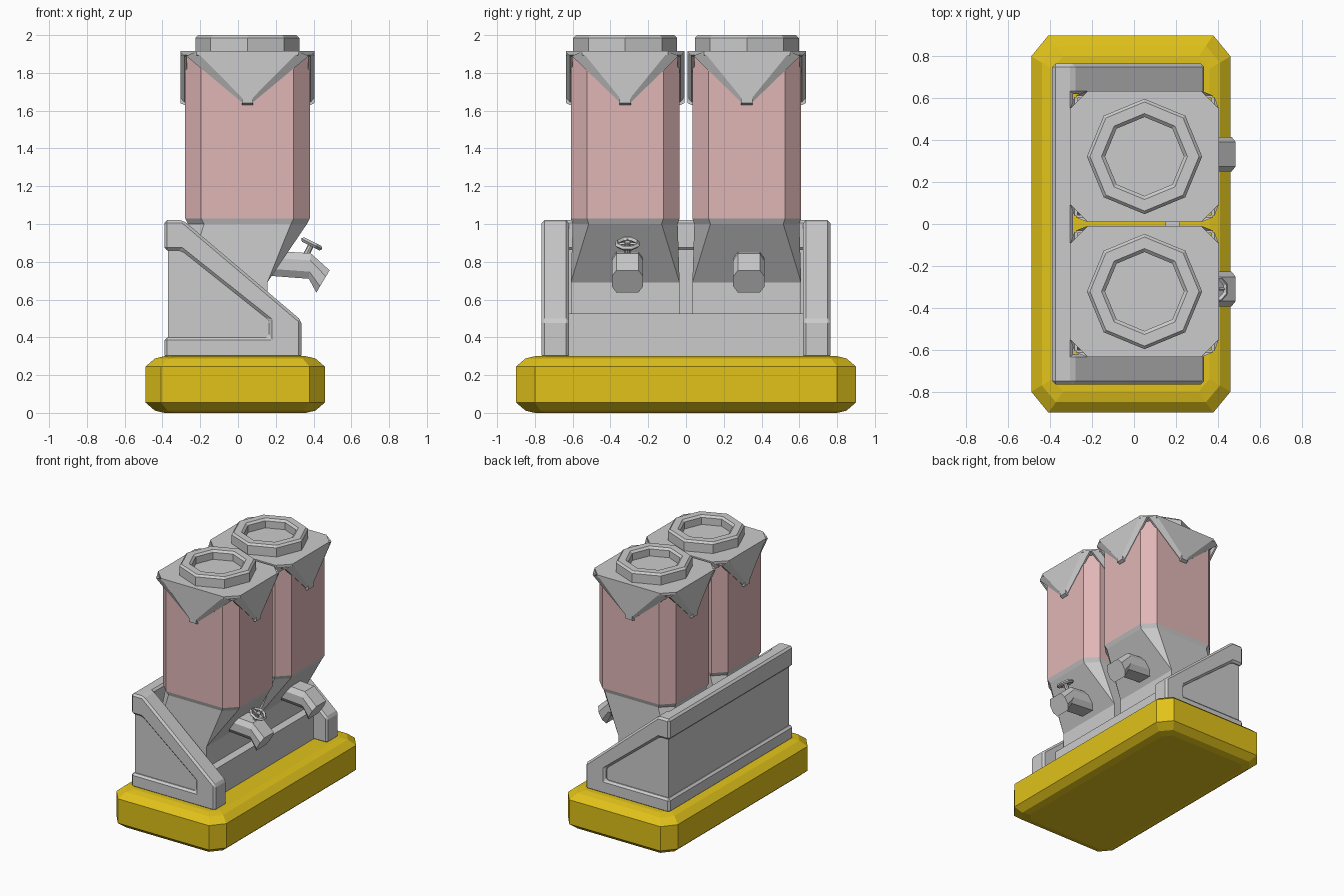
import bpy, bmesh, math
from mathutils import Vector, Matrix

if "Cube" in bpy.data.objects:
    bpy.data.objects.remove(bpy.data.objects["Cube"])


def material(name, rgb):
    m = bpy.data.materials.new(name)
    m.diffuse_color = (*rgb, 1)
    m.use_nodes = True
    m.node_tree.nodes["Principled BSDF"].inputs["Base Color"].default_value = m.diffuse_color
    return m


YELLOW = material("yellow_paint", (0.75, 0.54, 0.01))
PINK = material("dusty_glass", (0.75, 0.47, 0.47))


def finish(name, bm, mat=None, bevel=0):
    bmesh.ops.remove_doubles(bm, verts=bm.verts, dist=1e-5)
    bmesh.ops.recalc_face_normals(bm, faces=bm.faces)
    me = bpy.data.meshes.new(name)
    bm.to_mesh(me)
    bm.free()
    ob = bpy.data.objects.new(name, me)
    bpy.context.collection.objects.link(ob)
    if mat:
        me.materials.append(mat)
    if bevel:
        b = ob.modifiers.new("bevel", "BEVEL")
        b.width, b.segments, b.limit_method = bevel, 1, "ANGLE"
    return ob


def loft(name, rings, mat=None, bevel=0):
    """Skin a stack of equal-length rings and cap both ends."""
    bm = bmesh.new()
    vs = [[bm.verts.new(p) for p in r] for r in rings]
    n = len(vs[0])
    for a, b in zip(vs, vs[1:]):
        for i in range(n):
            bm.faces.new((a[i], a[(i + 1) % n], b[(i + 1) % n], b[i]))
    bm.faces.new(vs[0])
    bm.faces.new(vs[-1])
    return finish(name, bm, mat, bevel)


def prism(name, profile, y0, y1, bevel=0):
    return loft(name, [[(x, y, z) for x, z in profile] for y in (y0, y1)], None, bevel)


def box(name, x0, x1, y0, y1, z0, z1, bevel=0):
    return prism(name, [(x0, z0), (x1, z0), (x1, z1), (x0, z1)], y0, y1, bevel)


def cut_rect(hx, hy, cx, cy):
    """Rectangle with cut corners, as 8 points."""
    return [(hx, -hy + cy), (hx, hy - cy), (hx - cx, hy), (-hx + cx, hy),
            (-hx, hy - cy), (-hx, -hy + cy), (-hx + cx, -hy), (hx - cx, -hy)]


def ring(c, hx, hy, cx, cy, z):
    return [(c[0] + x, c[1] + y, z) for x, y in cut_rect(hx, hy, cx, cy)]


def ngon(c, r, z):
    return [(c[0] + r * math.cos(i * math.pi / 4), c[1] + r * math.sin(i * math.pi / 4), z)
            for i in range(8)]


# Base slab
levels = [(0.10, 0), (0.05, 0.012), (0, 0.055), (0, 0.245), (0.05, 0.288), (0.10, 0.30)]
loft("base", [ring((-0.015, 0), 0.475 - i, 0.9 - i, 0.082 - i * 0.3, 0.10 - i * 0.4, z)
              for i, z in levels], YELLOW)

# Side frames with recessed panels
FRAME = [(-0.39, 0.86), (-0.39, 1.02), (-0.29, 1.02), (0.335, 0.49), (0.335, 0.29), (-0.39, 0.29),
         (-0.39, 0.40), (0.165, 0.40), (0.165, 0.49), (-0.30, 0.86)]
PANEL = [(-0.37, 0.35), (-0.37, 0.95), (-0.29, 0.95), (0.25, 0.48), (0.25, 0.35)]
for s, side in ((-1, "front"), (1, "back")):
    prism(side + "_side_frame", FRAME, s * 0.62, s * 0.765, 0.015)
    prism(side + "_side_panel", PANEL, s * 0.625, s * 0.742)

# Rear wall, rails and low front plate
box("rear_wall", -0.37, -0.30, -0.70, 0.70, 0.35, 0.95)
box("rear_top_rail", -0.39, -0.29, -0.70, 0.70, 0.86, 1.02, 0.015)
box("rear_bottom_rail", -0.39, -0.29, -0.70, 0.70, 0.29, 0.40, 0.015)
box("front_plate", 0.15, 0.22, -0.64, 0.64, 0.29, 0.525)

HX, HY, CUT = 0.33, 0.288, 0.085


def cap_flap(name, c, axis, sign):
    """Pointed flap hanging over one tank face."""
    half, wide = (HX, HY) if axis == 0 else (HY, HX)
    def outline(w, top, mid, tip):
        return [(-w, top), (w, top), (0.03, mid), (0.03, tip), (-0.03, tip), (-0.03, mid)]
    rings = []
    for d, pts in ((half - 0.01, outline(wide - 0.005, 1.89, 1.645, 1.63)),
                   (half + 0.004, outline(wide - 0.005, 1.89, 1.645, 1.63)),
                   (half + 0.025, outline(wide - 0.06, 1.913, 1.67, 1.64))):
        rings.append([(c[0] + sign * d, c[1] + u, z) if axis == 0 else
                      (c[0] + u, c[1] + sign * d, z) for u, z in pts])
    loft(name, rings)


for cy, tag in ((-0.322, "front"), (0.322, "back")):
    c = (0.05, cy)
    # Tank and hopper
    loft(tag + "_tank", [ring(c, HX, HY, CUT, CUT, z) for z in (1.03, 1.9)], PINK)
    lower = [ring((-0.06, cy), 0.215, HY, 0, 0, z) for z in (0.69, 0.40)]
    loft(tag + "_hopper", [ring(c, HX, HY, CUT, CUT, 1.03),
                           ring(c, HX - 0.015, HY - 0.01, CUT, CUT, 1.0)] + lower)
    # Cap plate, flaps and filler ring
    loft(tag + "_cap", [ring(c, HX + 0.004, HY + 0.004, CUT, CUT, 1.885),
                        ring(c, HX + 0.025, HY + 0.025, CUT, CUT, 1.895),
                        ring(c, HX + 0.025, HY + 0.025, CUT, CUT, 1.915)])
    for axis in (0, 1):
        for sign in (-1, 1):
            cap_flap(tag + "_cap_flap", c, axis, sign)
    loft(tag + "_filler_ring", [ngon(c, r, z) for r, z in (
        (0.275, 1.91), (0.275, 1.985), (0.26, 2.0), (0.205, 2.0), (0.188, 1.985), (0.188, 1.93))])

# Bent spouts: top and bottom points of each section
SECTIONS = [((0.15, 0.86), (0.15, 0.727)), ((0.385, 0.845), (0.375, 0.71)),
            ((0.485, 0.755), (0.415, 0.637))]
for y, tag in ((-0.31, "front"), (0.333, "back")):
    rings = []
    for t, b in SECTIONS:
        t, b = Vector((t[0], y, t[1])), Vector((b[0], y, b[1]))
        rings.append([(t + b) / 2 + (t - b) * v + Vector((0, u, 0))
                      for u, v in cut_rect(0.083, 0.5, 0.025, 0.28)])
    loft(tag + "_spout", rings)

# Valve on the front spout
place = (Matrix.Translation((0.39, -0.31, 0.895)) @ Matrix.Rotation(math.radians(27), 4, "Y"))


def cylinder(name, r, z0, z1, seg=8, extra=Matrix()):
    bm = bmesh.new()
    bmesh.ops.create_cone(bm, cap_ends=True, segments=seg, radius1=r, radius2=r, depth=z1 - z0,
                          matrix=place @ extra @ Matrix.Translation((0, 0, (z0 + z1) / 2)))
    finish(name, bm)


cylinder("valve_stem", 0.016, -0.12, 0.012)
for k in range(2):
    spin = Matrix.Rotation(k * math.pi / 2, 4, "Z") @ Matrix.Rotation(math.pi / 2, 4, "X")
    cylinder("valve_spoke", 0.008, -0.055, 0.055, 4, spin)
bm = bmesh.new()
loops = []
for i in range(8):
    a = (i + 0.5) * math.pi / 4
    loops.append([bm.verts.new(place @ Vector((r * math.cos(a), r * math.sin(a), z)))
                  for r, z in ((0.068, 0), (0.056, 0.013), (0.044, 0), (0.056, -0.013))])
for i in range(8):
    p, q = loops[i], loops[(i + 1) % 8]
    for j in range(4):
        bm.faces.new((p[j], q[j], q[(j + 1) % 4], p[(j + 1) % 4]))
finish("valve_wheel", bm)
